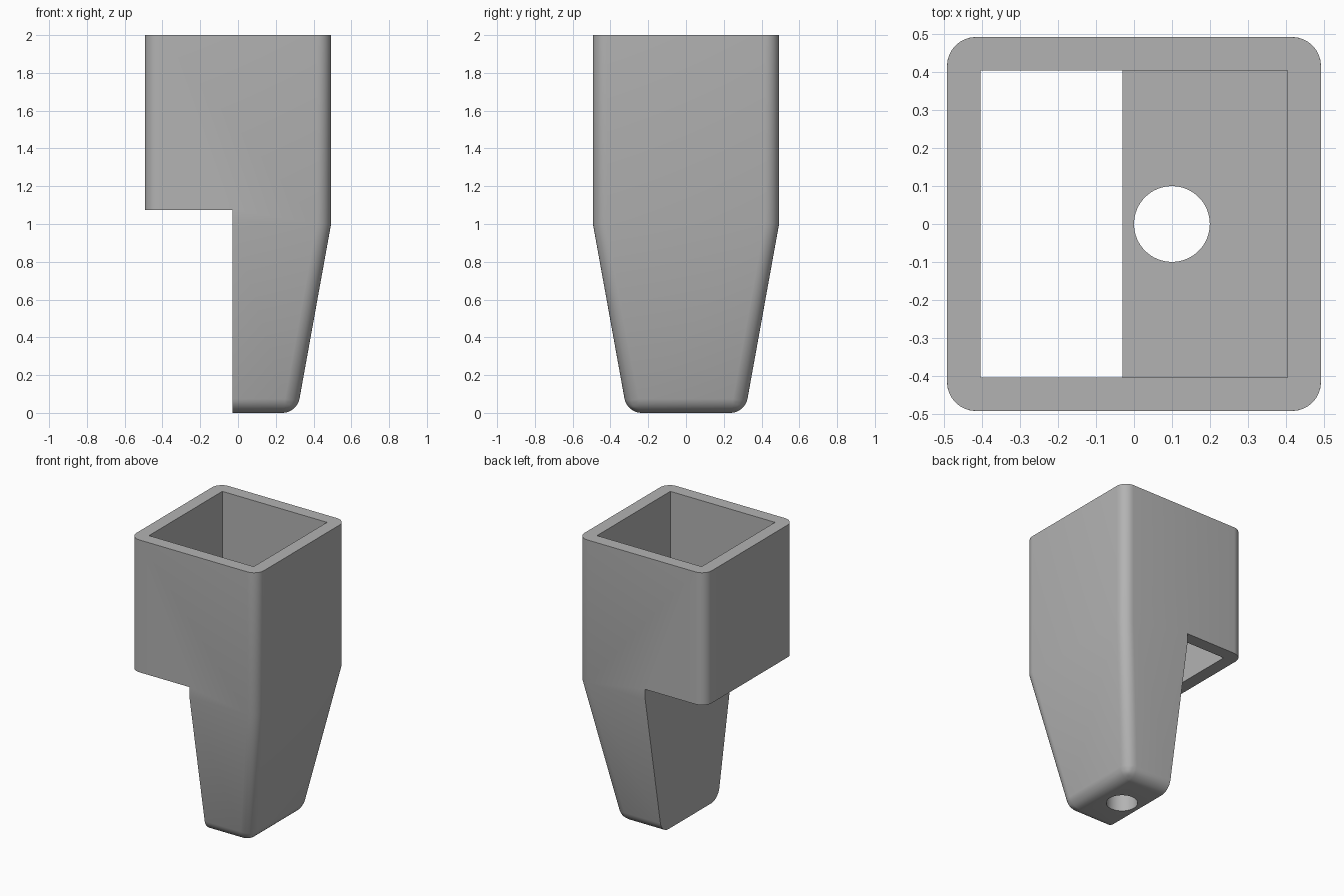
import bpy
import bmesh
from mathutils import Matrix

default = bpy.data.objects.get("Cube")
if default:
    bpy.data.objects.remove(default, do_unlink=True)

HALF, FOOT = 0.493, 0.312      # half widths at the collar and at the base
TOP, WAIST = 2.0, 1.0
INNER = 0.405
NOTCH_X, NOTCH_Z = -0.03, 1.075

grey = bpy.data.materials.new("plain grey")
grey.use_nodes = True
colour = (0.45, 0.45, 0.45, 1)
grey.diffuse_color = colour
grey.node_tree.nodes["Principled BSDF"].inputs["Base Color"].default_value = colour


def add_object(name, bm):
    bmesh.ops.recalc_face_normals(bm, faces=bm.faces)
    mesh = bpy.data.meshes.new(name)
    bm.to_mesh(mesh)
    bm.free()
    mesh.materials.append(grey)
    obj = bpy.data.objects.new(name, mesh)
    bpy.context.collection.objects.link(obj)
    return obj


def box(name, low, high):
    bm = bmesh.new()
    bmesh.ops.create_cube(bm, size=1)
    for v in bm.verts:
        v.co = [low[i] if v.co[i] < 0 else high[i] for i in range(3)]
    return add_object(name, bm)


# Tapered outer block: three square rings, rounded uprights and base
bm = bmesh.new()
rings = []
for half, z in ((FOOT, 0), (HALF, WAIST), (HALF, TOP)):
    rings.append([bm.verts.new((sx * half, sy * half, z))
                  for sx, sy in ((-1, -1), (1, -1), (1, 1), (-1, 1))])
bm.faces.new(rings[0])
bm.faces.new(rings[-1])
for lower, upper in zip(rings, rings[1:]):
    for i in range(4):
        j = (i + 1) % 4
        bm.faces.new((lower[i], lower[j], upper[j], upper[i]))
rounded = []
for e in bm.edges:
    a, b = (v.co.z for v in e.verts)
    if a != b or a == 0:
        rounded.append(e)
bmesh.ops.bevel(bm, geom=rounded, offset=0.075, offset_type='OFFSET',
                segments=8, profile=0.5, affect='EDGES')
body = add_object("socket_body", bm)

# Cutters: side notch, square socket and round drain hole
notch = box("notch_cutter", (-1, -1, -1), (NOTCH_X, 1, NOTCH_Z))
socket = box("socket_cutter", (-INNER, -INNER, NOTCH_Z - 0.004), (INNER, INNER, TOP + 1))
bm = bmesh.new()
bmesh.ops.create_cone(bm, cap_ends=True, segments=64, radius1=0.1, radius2=0.1,
                      depth=3, matrix=Matrix.Translation((0.1, 0, 0.4)))
drill = add_object("hole_cutter", bm)

bpy.ops.object.select_all(action='DESELECT')
body.select_set(True)
bpy.context.view_layer.objects.active = body
for cutter in (notch, socket, drill):
    cutter.hide_render = True
    mod = body.modifiers.new(cutter.name, 'BOOLEAN')
    mod.operation = 'DIFFERENCE'
    mod.solver = 'EXACT'
    mod.object = cutter
    bpy.ops.object.modifier_apply(modifier=mod.name)
    bpy.data.objects.remove(cutter, do_unlink=True)

bpy.ops.object.shade_smooth_by_angle()
